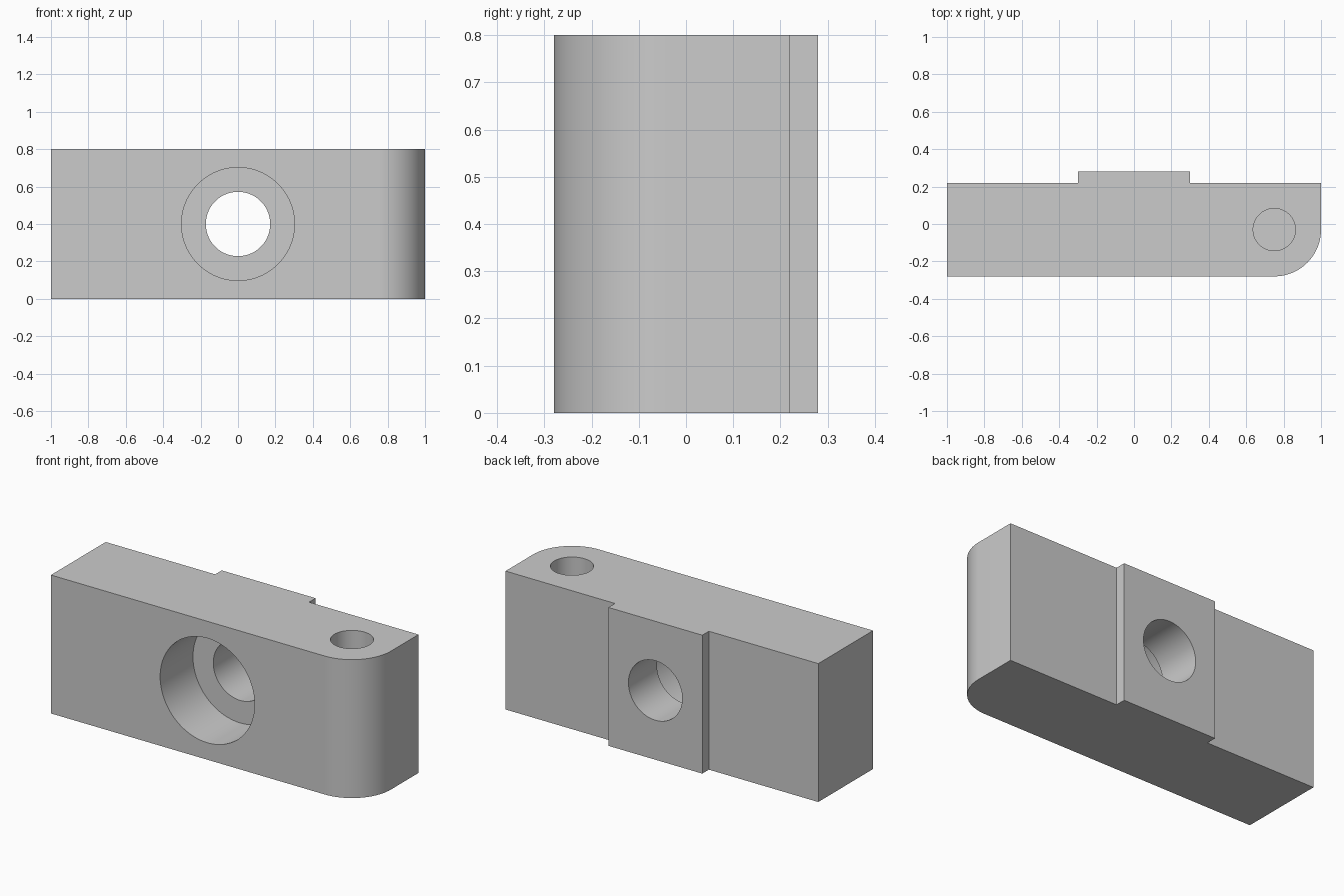
import bpy
import bmesh
import math

cube = bpy.data.objects.get("Cube")
if cube:
    bpy.data.objects.remove(cube, do_unlink=True)

HEIGHT = 0.8
FRONT, BACK, TAB_BACK = -0.28, 0.22, 0.28
TAB_HALF = 0.3
CORNER = 0.25          # radius of the rounded front corner
MID = HEIGHT / 2

steel = bpy.data.materials.new("light_grey")
steel.use_nodes = True
GREY = (0.6, 0.6, 0.6, 1)
steel.diffuse_color = GREY
steel.node_tree.nodes["Principled BSDF"].inputs["Base Color"].default_value = GREY


def drill(target, name, radius, start, end, axis):
    """Cut a round hole between two points on the given axis."""
    middle = [(a + b) / 2 for a, b in zip(start, end)]
    turn = (math.pi / 2, 0, 0) if axis == "Y" else (0, 0, 0)
    bpy.ops.mesh.primitive_cylinder_add(vertices=96, radius=radius, depth=math.dist(start, end),
                                        location=middle, rotation=turn)
    cutter = bpy.context.object
    cutter.name = name
    cutter.hide_render = True
    cutter.data.materials.append(steel)
    mod = target.modifiers.new(name, "BOOLEAN")
    mod.operation = "DIFFERENCE"
    mod.solver = "EXACT"
    mod.object = cutter
    bpy.context.view_layer.objects.active = target
    bpy.ops.object.modifier_apply(modifier=name)
    bpy.data.objects.remove(cutter, do_unlink=True)


# Block outline: rounded front left corner and a raised tab at the back
centre = (1 - CORNER, FRONT + CORNER)
outline = [(-1, FRONT)]
for i in range(33):
    a = math.pi / 2 * (i / 32 - 1)
    outline.append((centre[0] + CORNER * math.cos(a), centre[1] + CORNER * math.sin(a)))
outline += [(1, BACK), (TAB_HALF, BACK), (TAB_HALF, TAB_BACK),
            (-TAB_HALF, TAB_BACK), (-TAB_HALF, BACK), (-1, BACK)]

bm = bmesh.new()
base = bm.faces.new([bm.verts.new((x, y, 0)) for x, y in outline])
raised = bmesh.ops.extrude_face_region(bm, geom=[base])["geom"]
bmesh.ops.translate(bm, vec=(0, 0, HEIGHT),
                    verts=[v for v in raised if isinstance(v, bmesh.types.BMVert)])
bmesh.ops.recalc_face_normals(bm, faces=bm.faces)
mesh = bpy.data.meshes.new("clamp_block")
bm.to_mesh(mesh)
bm.free()
block = bpy.data.objects.new("clamp_block", mesh)
bpy.context.collection.objects.link(block)
mesh.materials.append(steel)

# Counterbored bolt hole through the middle, blind pin hole in the top
drill(block, "bolt_hole", 0.172, (0, -0.5, MID), (0, 0.5, MID), "Y")
drill(block, "counterbore", 0.302, (0, -0.5, MID), (0, 0.02, MID), "Y")
drill(block, "pin_hole", 0.113, (*centre, 0.4), (*centre, 1.0), "Z")

# Smooth the curved walls, keep the edges crisp
bpy.ops.object.select_all(action="DESELECT")
block.select_set(True)
bpy.context.view_layer.objects.active = block
bpy.ops.object.shade_smooth_by_angle(angle=math.radians(30))
